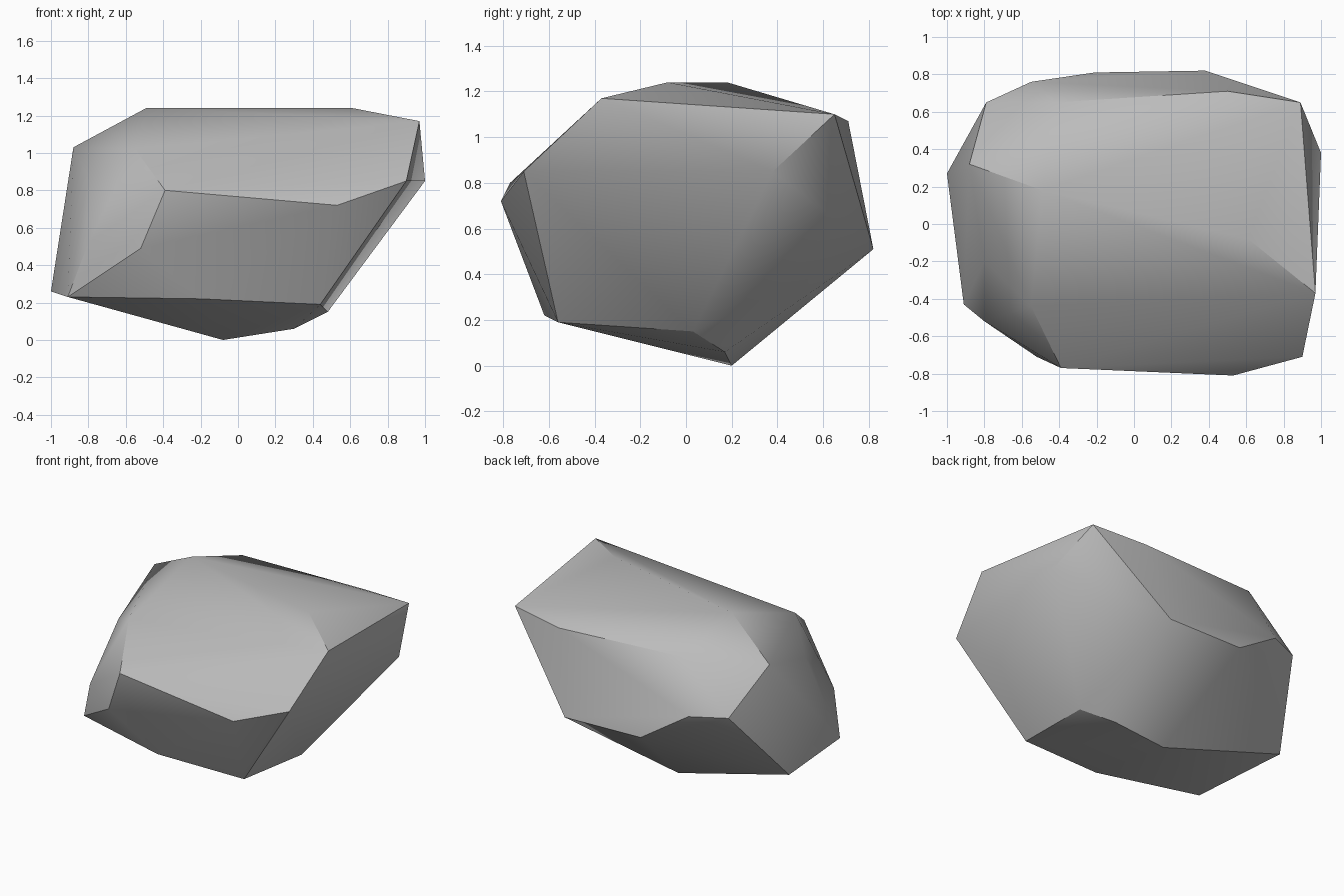
import bpy
import bmesh
import math

# Remove the default cube only
default_cube = bpy.data.objects.get("Cube")
if default_cube:
    bpy.data.objects.remove(default_cube, do_unlink=True)


def make_material(name, colour):
    material = bpy.data.materials.new(name)
    material.use_nodes = True
    material.diffuse_color = colour
    shader = material.node_tree.nodes["Principled BSDF"]
    shader.inputs["Base Color"].default_value = colour
    shader.inputs["Roughness"].default_value = 0.9
    return material


def make_hull(name, corner_groups, material):
    """Wrap a tight convex skin around the corners of a chipped stone."""
    mesh = bpy.data.meshes.new(name)
    bm = bmesh.new()
    for group in corner_groups:
        for corner in group:
            bm.verts.new(corner)
    hull = bmesh.ops.convex_hull(bm, input=bm.verts[:], use_existing_faces=False)
    # Drop any corner that ended up inside the skin
    leftovers = {item for key in ("geom_interior", "geom_unused") for item in hull[key]
                 if isinstance(item, bmesh.types.BMVert) and not item.link_faces}
    bmesh.ops.delete(bm, geom=list(leftovers), context="VERTS")
    # Merge the nearly flat triangles into broad chipped facets
    bmesh.ops.dissolve_limit(bm, angle_limit=math.radians(1), verts=bm.verts[:], edges=bm.edges[:])
    bmesh.ops.recalc_face_normals(bm, faces=bm.faces[:])
    bm.to_mesh(mesh)
    bm.free()
    mesh.materials.append(material)
    stone = bpy.data.objects.new(name, mesh)
    bpy.context.collection.objects.link(stone)
    return stone


# Corners of the crown, from the flat top down to its rim
crown = [(-.49, .18, 1.24), (.61, -.08, 1.24), (.97, -.37, 1.17), (.89, .65, 1.1),
         (.5, .71, 1.07), (-.42, .65, 1.09), (-.88, .32, 1.03), (-.55, -.44, 1.02)]

# Corners around the widest part
front_belt = [(.9, -.71, .85), (.53, -.81, .72), (-.39, -.77, .8),
              (-.52, -.71, .49), (-.8, -.52, .52), (-.8, -.2, .86)]
back_belt = [(1, .38, .85), (.38, .82, .51), (-.21, .81, .52),
             (-.55, .76, .74), (-.79, .65, .75)]

# Corners of the underside, tapering to the resting point
underside = [(-1, .27, .26), (-.91, -.43, .23), (-.2, -.62, .22), (.44, -.56, .19),
             (.48, .03, .15), (.3, .17, .06), (-.08, .2, 0)]

stone_grey = make_material("stone grey", (.5, .5, .5, 1))
rock = make_hull("rock", [crown, front_belt, back_belt, underside], stone_grey)

# Soft shading across shallow chips, crisp edges where facets meet sharply
bpy.ops.object.select_all(action="DESELECT")
rock.select_set(True)
bpy.context.view_layer.objects.active = rock
bpy.ops.object.shade_smooth_by_angle(angle=math.radians(30))
